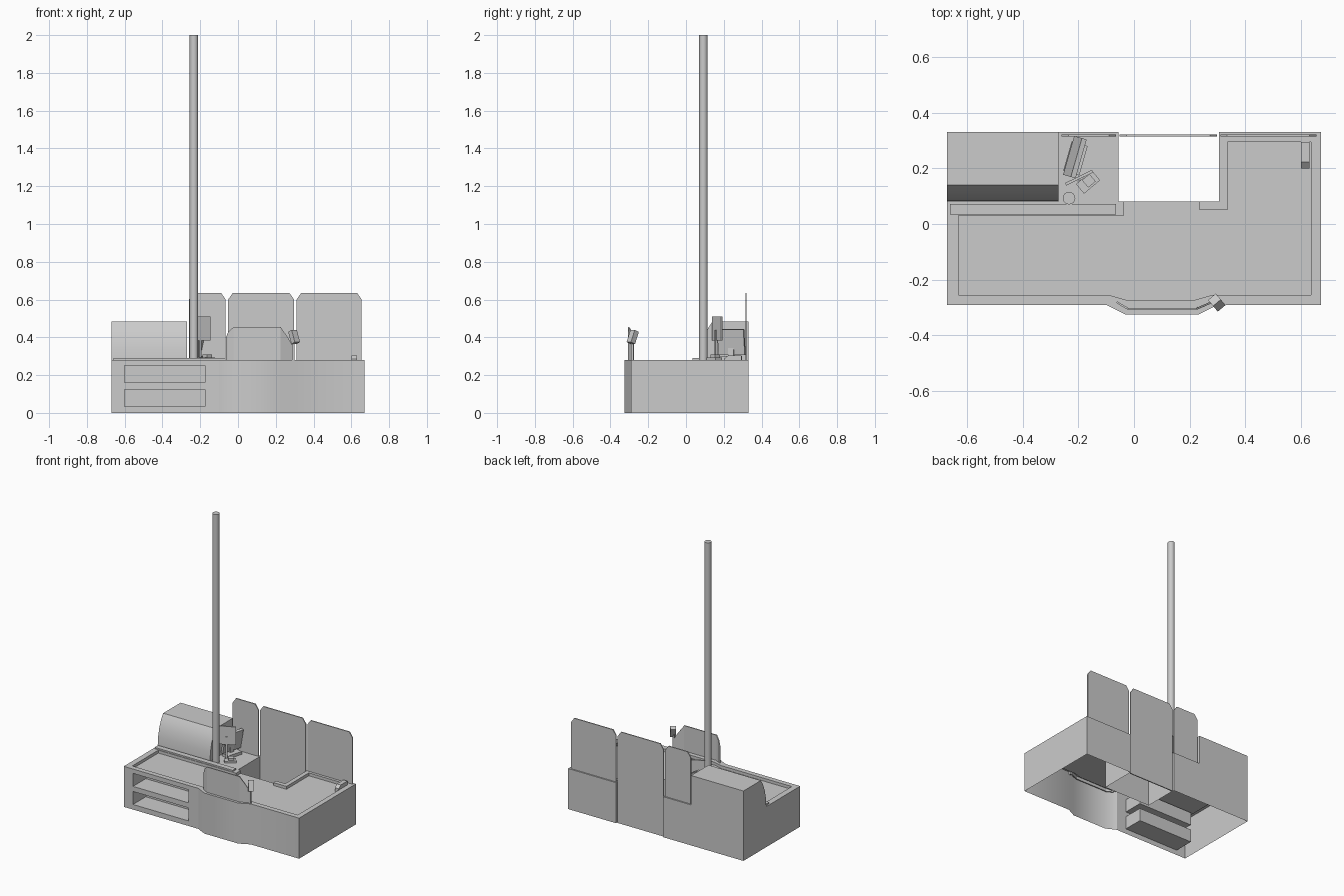
import bpy
from math import radians
from mathutils import Euler

if "Cube" in bpy.data.objects:
    bpy.data.objects.remove(bpy.data.objects["Cube"])


def mesh(name, verts, faces, smooth=False):
    me = bpy.data.meshes.new(name)
    me.from_pydata(verts, [], faces)
    ob = bpy.data.objects.new(name, me)
    bpy.context.collection.objects.link(ob)
    if smooth:
        bpy.context.view_layer.objects.active = ob
        bpy.ops.object.select_all(action='DESELECT')
        ob.select_set(True)
        bpy.ops.object.shade_smooth_by_angle(angle=radians(35))
    return ob


def prism(name, pts, axis, a, b, smooth=False):
    # extrude a 2D outline along the given axis from a to b
    n = len(pts)

    def place(p, d):
        v = list(p)
        v.insert(axis, d)
        return v
    verts = [place(p, a) for p in pts] + [place(p, b) for p in pts]
    faces = [tuple(range(n))[::-1], tuple(range(n, 2 * n))]
    faces += [(i, (i + 1) % n, n + (i + 1) % n, n + i) for i in range(n)]
    return mesh(name, verts, faces, smooth)


def box(name, c, s, rot=(0, 0, 0)):
    ob = prism(name, [(-s[0] / 2, -s[1] / 2), (s[0] / 2, -s[1] / 2),
                      (s[0] / 2, s[1] / 2), (-s[0] / 2, s[1] / 2)], 2, -s[2] / 2, s[2] / 2)
    ob.location = c
    ob.rotation_euler = Euler([radians(r) for r in rot])
    return ob


H, FLOOR = 0.28, 0.26
FRONT, BACK = -0.29, 0.33

# Counter outline, starting and ending at the low edge of the cashier recess
outer = [(-0.035, 0.08), (-0.055, 0.08), (-0.055, BACK), (-0.67, BACK), (-0.67, FRONT),
         (-0.1, FRONT), (-0.03, -0.325), (0.23, -0.325), (0.30, FRONT), (0.67, FRONT),
         (0.67, BACK), (0.305, BACK), (0.305, 0.08), (0.235, 0.08)]
# Sunken work surface outline
inner = [(0.235, 0.08), (0.235, 0.05), (0.335, 0.05), (0.335, 0.295), (0.635, 0.295),
         (0.635, -0.255), (0.28, -0.255), (0.22, -0.272), (-0.03, -0.272), (-0.09, -0.255),
         (-0.63, -0.255), (-0.63, 0.03), (-0.035, 0.03), (-0.035, 0.08)]

# Raised rim, sunken surface and the step between them
ring = outer + inner[1:-1]
mesh("counter_rim", [(x, y, H) for x, y in ring], [tuple(range(len(ring)))])
mesh("work_surface", [(x, y, FLOOR) for x, y in inner], [tuple(range(len(inner)))[::-1]])


def wall(name, path, z0, z1, smooth=False):
    n = len(path)
    verts = [(x, y, z0) for x, y in path] + [(x, y, z1) for x, y in path]
    return mesh(name, verts, [(i, i + 1, n + i + 1, n + i) for i in range(n - 1)], smooth)


wall("surface_step", inner, FLOOR, H)
wall("counter_wall_left", outer[:5], 0, H)
wall("counter_wall_right", outer[5:], 0, H, True)
wall("recess_wall", [outer[-1], outer[0]], 0, FLOOR)

# Front wall with two shelf openings
xa, xb = -0.6, -0.175
slots = [(0.035, 0.125), (0.16, 0.25)]
wall("front_wall_left", [(-0.67, FRONT), (xa, FRONT)], 0, H)
wall("front_wall_right", [(xb, FRONT), (-0.1, FRONT)], 0, H)
for z0, z1 in ((0, 0.035), (0.125, 0.16), (0.25, H)):
    wall("front_wall_band", [(xa, FRONT), (xb, FRONT)], z0, z1)
for z0, z1 in slots:
    v = [(x, y, z) for y in (FRONT, FRONT + 0.14)
         for x, z in ((xa, z0), (xb, z0), (xb, z1), (xa, z1))]
    mesh("shelf_pocket", v, [(4, 5, 6, 7)] + [(i, 4 + i, 4 + (i + 1) % 4, (i + 1) % 4)
                                              for i in range(4)])

# Hood over the left rear of the counter
prism("hood", [(0.08, H), (0.084, 0.34), (0.098, 0.40), (0.118, 0.45), (0.14, 0.483),
               (BACK, 0.483), (BACK, H)], 0, -0.67, -0.27, True)

# Low guide rail in front of the hood
box("guide_rail", (-0.3625, 0.0525, H + 0.004), (0.595, 0.037, 0.012))


# Rear screens with clipped top corners
def screen(name, x0, x1, z0, c=0.035, z1=0.635):
    prism(name, [(x0, z0), (x1, z0), (x1, z1 - c), (x1 - c * .7, z1),
                 (x0 + c * .7, z1), (x0, z1 - c)], 1, 0.314, 0.321)


screen("rear_screen_left", -0.26, -0.065, H)
screen("rear_door_screen", -0.052, 0.297, 0.0)
screen("rear_screen_right", 0.31, 0.655, H)

# Front shield following the bulge, thickened
path = [(-0.062, -0.28, 0.40), (-0.05, -0.288, 0.43), (-0.022, -0.304, 0.455),
        (0.225, -0.304, 0.455), (0.262, -0.288, 0.40), (0.285, -0.278, 0.36)]
n = len(path)
shield = mesh("front_shield", [(x, y, H - 0.02) for x, y, z in path] + path,
              [(i, i + 1, n + i + 1, n + i) for i in range(n - 1)])
mod = shield.modifiers.new("thickness", 'SOLIDIFY')
mod.thickness = 0.007
mod.offset = 0

# Tall lane pole
bpy.ops.mesh.primitive_cylinder_add(vertices=16, radius=0.0225, depth=2 - H,
                                    location=(-0.233, 0.0925, (2 + H) / 2))
bpy.context.object.name = "lane_pole"
bpy.ops.object.shade_smooth_by_angle(angle=radians(35))

# Cashier monitor on its foot
box("monitor_foot", (-0.21, 0.235, H + 0.01), (0.11, 0.06, 0.02), (0, 0, 74))
box("monitor_neck", (-0.217, 0.24, 0.32), (0.03, 0.015, 0.07), (0, 0, 74))
box("monitor_panel", (-0.212, 0.24, 0.375), (0.145, 0.018, 0.138), (12, 0, 74))

# Customer display on a post
box("display_post", (-0.2, 0.16, 0.36), (0.012, 0.012, 0.16), (0, 0, 27))
box("display_panel", (-0.197, 0.166, 0.447), (0.108, 0.01, 0.125), (0, 0, 26))

# Small printer beside the display
box("printer_base", (-0.165, 0.15, H + 0.006), (0.075, 0.045, 0.014), (0, 0, 40))
box("printer_top", (-0.162, 0.155, H + 0.02), (0.035, 0.035, 0.018), (0, 0, 40))

# Payment terminal on a stalk
box("terminal_stalk", (0.292, -0.284, 0.33), (0.012, 0.012, 0.14))
box("terminal", (0.297, -0.282, 0.402), (0.036, 0.03, 0.07), (-22, 0, 40))

# Small wedge device at the right rear of the surface
prism("hand_device", [(0.2, FLOOR), (0.2, 0.285), (0.222, 0.303), (0.295, 0.303),
                      (0.295, FLOOR)], 0, 0.6, 0.63)
